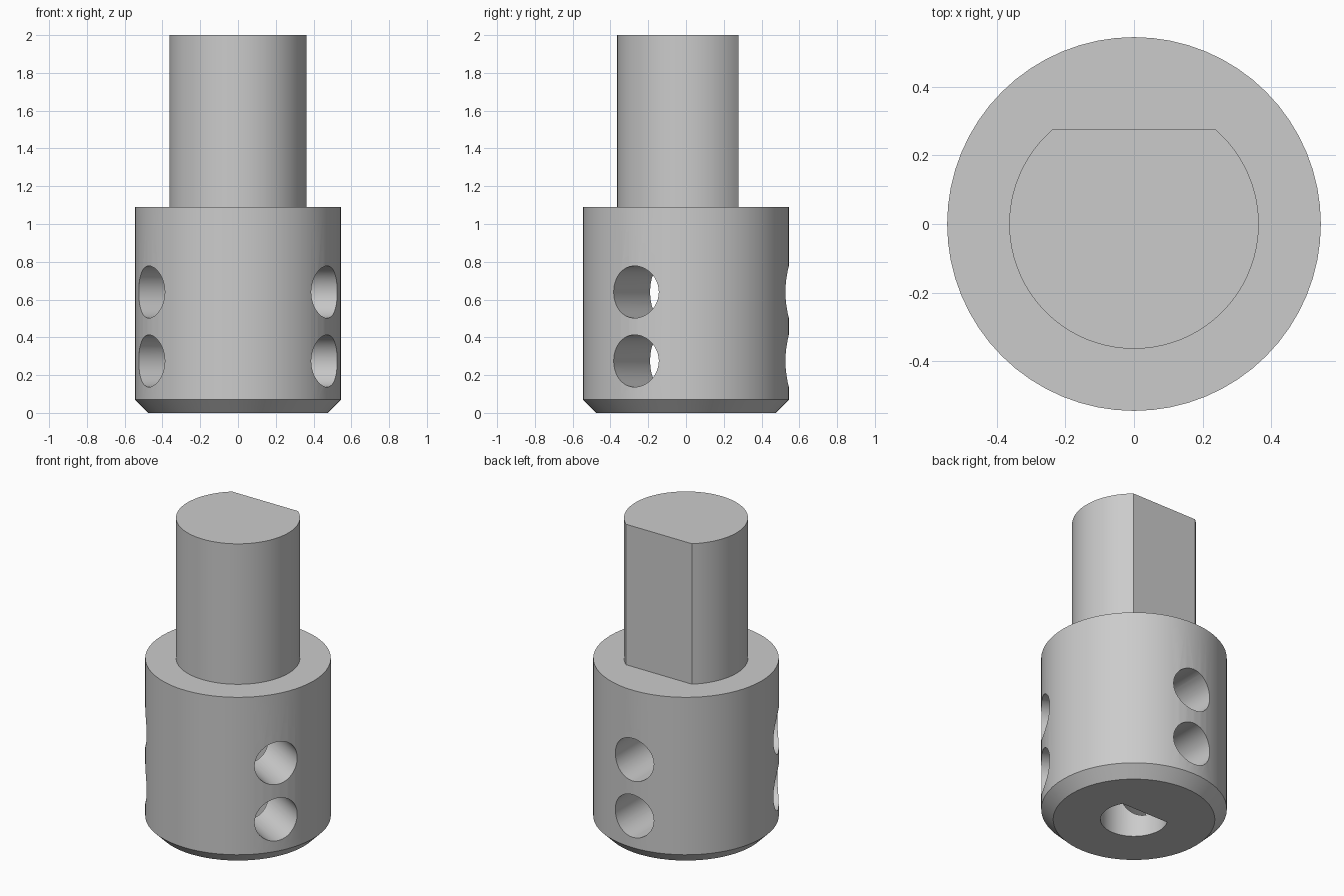
import bpy
import bmesh
from math import radians, sin, cos, acos, pi
from mathutils import Matrix

BODY_R, BODY_H, CHAMFER = 0.545, 1.09, 0.07
SEGMENTS = 64

cube = bpy.data.objects.get("Cube")
if cube:
    bpy.data.objects.remove(cube, do_unlink=True)

steel = bpy.data.materials.new("grey_steel")
steel.use_nodes = True
grey = (0.6, 0.6, 0.6, 1)
steel.diffuse_color = grey
steel.node_tree.nodes["Principled BSDF"].inputs["Base Color"].default_value = grey


def make_object(name, bm):
    bmesh.ops.recalc_face_normals(bm, faces=bm.faces)
    mesh = bpy.data.meshes.new(name)
    bm.to_mesh(mesh)
    bm.free()
    mesh.materials.append(steel)
    obj = bpy.data.objects.new(name, mesh)
    bpy.context.collection.objects.link(obj)
    return obj


def d_prism(name, radius, flat_y, z0, z1):
    """Round bar with one flat facing the back."""
    bm = bmesh.new()
    half = acos(flat_y / radius)
    sweep = 2 * pi - 2 * half
    ring = []
    for i in range(SEGMENTS + 1):
        a = pi / 2 + half + sweep * i / SEGMENTS
        ring.append(bm.verts.new((radius * cos(a), radius * sin(a), z0)))
    base = bm.faces.new(ring)
    top = bmesh.ops.extrude_face_region(bm, geom=[base], use_keep_orig=True)
    verts = [v for v in top["geom"] if isinstance(v, bmesh.types.BMVert)]
    bmesh.ops.translate(bm, vec=(0, 0, z1 - z0), verts=verts)
    return make_object(name, bm)


def radial_pin(name, angle, z, radius, length):
    """Cylinder running from the axis outwards."""
    bm = bmesh.new()
    place = (Matrix.Translation((0, 0, z)) @ Matrix.Rotation(angle, 4, "Z")
             @ Matrix.Rotation(radians(90), 4, "Y")
             @ Matrix.Translation((0, 0, length / 2)))
    bmesh.ops.create_cone(bm, cap_ends=True, segments=48, radius1=radius,
                          radius2=radius, depth=length, matrix=place)
    return make_object(name, bm)


def select_only(obj):
    bpy.ops.object.select_all(action="DESELECT")
    obj.select_set(True)
    bpy.context.view_layer.objects.active = obj


def cut(target, cutter):
    cutter.hide_render = True
    mod = target.modifiers.new("cut", "BOOLEAN")
    mod.operation = "DIFFERENCE"
    mod.solver = "EXACT"
    mod.object = cutter
    select_only(target)
    bpy.ops.object.modifier_apply(modifier=mod.name)
    bpy.data.objects.remove(cutter, do_unlink=True)


# Collar body with a chamfered lower rim
bm = bmesh.new()
bmesh.ops.create_cone(bm, cap_ends=True, segments=SEGMENTS, radius1=BODY_R,
                      radius2=BODY_R, depth=BODY_H,
                      matrix=Matrix.Translation((0, 0, BODY_H / 2)))
rim = [e for e in bm.edges if all(v.co.z < 0.01 for v in e.verts)]
bmesh.ops.bevel(bm, geom=rim, offset=CHAMFER, segments=1, affect="EDGES")
body = make_object("collar_body", bm)

# Flatted socket in the underside
cut(body, d_prism("socket_cutter", 0.197, 0.10, -0.1, 0.91))

# Two rows of three set-screw holes
for z in (0.275, 0.64):
    for angle in (-30, 90, 210):
        cut(body, radial_pin("screw_hole_cutter", radians(angle), z, 0.138, 0.8))

# Flatted shank on top
shank = d_prism("shank", 0.364, 0.277, BODY_H - 0.01, 2.0)

for obj in (body, shank):
    select_only(obj)
    bpy.ops.object.shade_smooth_by_angle(angle=radians(30))
